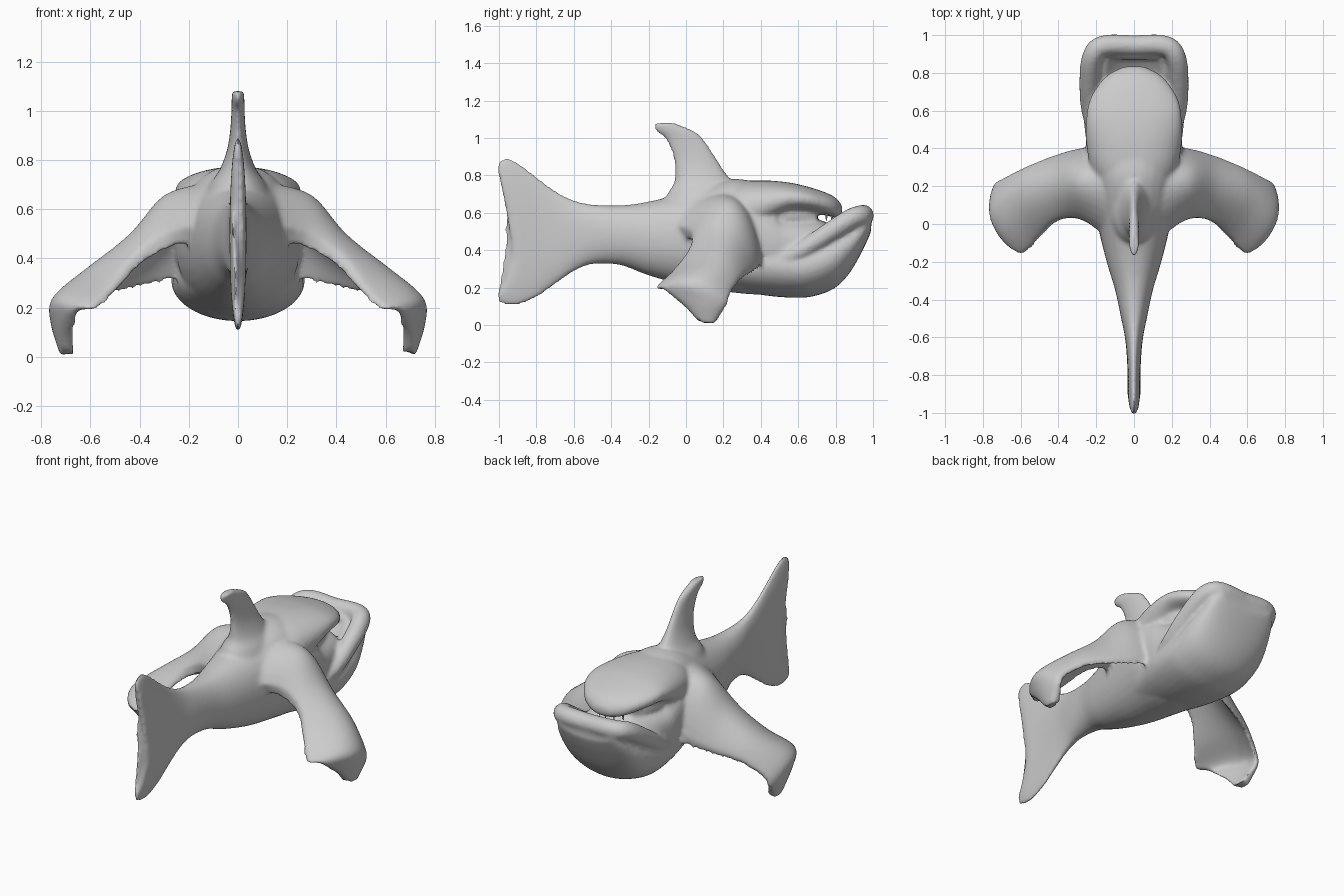
import bpy, bmesh, math
from mathutils import Vector

if "Cube" in bpy.data.objects:
    bpy.data.objects.remove(bpy.data.objects["Cube"])

grey = bpy.data.materials.new("matte grey")
grey.use_nodes = True
grey.diffuse_color = (0.6, 0.6, 0.6, 1)
grey.node_tree.nodes["Principled BSDF"].inputs["Base Color"].default_value = (0.6, 0.6, 0.6, 1)
grey.node_tree.nodes["Principled BSDF"].inputs["Roughness"].default_value = 0.7


def make_object(name, rings):
    """Closed loft through rings of points."""
    bm = bmesh.new()
    loops = [[bm.verts.new(p) for p in ring] for ring in rings]
    n = len(loops[0])
    for a, b in zip(loops, loops[1:]):
        for i in range(n):
            bm.faces.new((a[i], a[(i + 1) % n], b[(i + 1) % n], b[i]))
    bm.faces.new(loops[0][::-1])
    bm.faces.new(loops[-1])
    bmesh.ops.recalc_face_normals(bm, faces=bm.faces)
    mesh = bpy.data.meshes.new(name)
    bm.to_mesh(mesh)
    bm.free()
    mesh.materials.append(grey)
    ob = bpy.data.objects.new(name, mesh)
    bpy.context.scene.collection.objects.link(ob)
    return ob


def refine(rows, steps=5):
    """Catmull-Rom interpolation of station rows."""
    rows = [Vector(r) for r in rows]
    out = []
    for i in range(len(rows) - 1):
        p0, p1, p2, p3 = (rows[max(0, min(len(rows) - 1, i + k))] for k in (-1, 0, 1, 2))
        for s in range(steps):
            t = s / steps
            out.append(0.5 * (2 * p1 + (p2 - p0) * t + (2 * p0 - 5 * p1 + 4 * p2 - p3) * t * t
                              + (3 * p1 - p0 - 3 * p2 + p3) * t ** 3))
    return out + [rows[-1]]


def superellipse(a, b, power, n=32):
    for i in range(n):
        c, s = math.cos(math.tau * i / n), math.sin(math.tau * i / n)
        yield (a * math.copysign(abs(c) ** (2 / power), c),
               b * math.copysign(abs(s) ** (2 / power), s))


def loft_y(name, rows, power=2.2):
    """Rows: y, top z, bottom z, half width."""
    return make_object(name, [
        [(x, y, (top + low) / 2 + z) for x, z in superellipse(w, (top - low) / 2, power)]
        for y, top, low, w in refine(rows)])


def loft_z(name, rows):
    """Rows: z, back y, front y, half width."""
    return make_object(name, [
        [(x, (back + front) / 2 + y, z) for x, y in superellipse(w, (front - back) / 2, 2)]
        for z, back, front, w in refine(rows)])


def tube(name, path):
    """Rows: x, y, z, radius."""
    stations = refine(path)
    pts = [s.to_3d() for s in stations]
    rings = []
    for i, p in enumerate(pts):
        d = (pts[min(i + 1, len(pts) - 1)] - pts[max(i - 1, 0)]).normalized()
        side = d.cross(Vector((0, 0.5, -1))).normalized()
        up = side.cross(d)
        rings.append([p + side * a + up * b
                      for a, b in superellipse(stations[i][3], stations[i][3], 2, 16)])
    return make_object(name, rings)


def fin(name, stations, side, n=14):
    """Rows: leading point, middle point, trailing point, half thickness, tilt."""
    rings = []
    for row in refine(stations):
        lead, mid, trail = Vector(row[:3]), Vector(row[3:6]), Vector(row[6:9])
        thick, tilt = row[9], row[10]
        ctrl = 2 * mid - (lead + trail) / 2
        normal = Vector((math.cos(tilt), 0, math.sin(tilt)))
        upper, lower = [], []
        for i in range(n + 1):
            t = i / n
            p = lead * (1 - t) ** 2 + ctrl * 2 * t * (1 - t) + trail * t * t
            h = thick * (0.5 + 0.5 * max(0, math.sin(math.pi * t)) ** 0.6)
            upper.append(p + normal * h)
            lower.append(p - normal * h)
        rings.append([(v.x * side, v.y, v.z) for v in upper + lower[::-1]])
    return make_object(name, rings)


def apply_modifiers(ob):
    bpy.context.view_layer.objects.active = ob
    for mod in list(ob.modifiers):
        bpy.ops.object.modifier_apply(modifier=mod.name)


# Body with the upright tail fin
body = loft_y("body", [
    (-1.01, 0.87, 0.125, 0.028), (-0.96, 0.893, 0.105, 0.034), (-0.9, 0.87, 0.105, 0.034),
    (-0.8, 0.795, 0.145, 0.034), (-0.7, 0.72, 0.215, 0.038), (-0.6, 0.668, 0.285, 0.048),
    (-0.5, 0.645, 0.325, 0.068), (-0.35, 0.64, 0.32, 0.1), (-0.2, 0.66, 0.265, 0.145),
    (0, 0.71, 0.21, 0.195), (0.2, 0.775, 0.18, 0.24), (0.33, 0.775, 0.165, 0.255),
    (0.48, 0.735, 0.16, 0.235)], 2.1)
for v in body.data.vertices:
    if v.co.y < -0.8:
        reach = 0.19 if v.co.z < 0.37 else 0.43
        bow = max(0, 1 - ((v.co.z - 0.37) / reach) ** 2)
        v.co.y += 0.09 * bow * (-0.8 - v.co.y) / 0.2
parts = [body]

# Upper head, lower jaw and mouth filling
parts.append(loft_y("upper_head", [
    (0.1, 0.66, 0.45, 0.13), (0.25, 0.755, 0.46, 0.215), (0.4, 0.773, 0.51, 0.25),
    (0.55, 0.762, 0.59, 0.255), (0.66, 0.737, 0.6, 0.235), (0.75, 0.707, 0.585, 0.18),
    (0.8, 0.68, 0.575, 0.125), (0.835, 0.64, 0.59, 0.05)], 2.2))
parts.append(loft_y("palate", [(0.35, 0.66, 0.5, 0.2), (0.55, 0.66, 0.5, 0.19),
                               (0.7, 0.65, 0.5, 0.12)]))
jaw = loft_y("lower_jaw", [
    (0.2, 0.42, 0.2, 0.19), (0.42, 0.48, 0.158, 0.25), (0.6, 0.47, 0.145, 0.27),
    (0.7, 0.5, 0.158, 0.272), (0.8, 0.55, 0.2, 0.265), (0.88, 0.59, 0.285, 0.245),
    (0.95, 0.61, 0.41, 0.22), (0.99, 0.6, 0.5, 0.18)], 2.0)
parts.append(jaw)
hollow = loft_y("mouth_hollow", [
    (0.6, 0.7, 0.5, 0.13), (0.68, 0.75, 0.46, 0.17), (0.78, 0.75, 0.46, 0.18),
    (0.87, 0.75, 0.52, 0.16)], 2.6)
hollow.hide_render = True
cut = jaw.modifiers.new("hollow", "BOOLEAN")
cut.operation, cut.object, cut.solver = "DIFFERENCE", hollow, "EXACT"
apply_modifiers(jaw)
bpy.data.objects.remove(hollow)
parts.append(loft_y("mouth_filling", [
    (0.2, 0.72, 0.25, 0.215), (0.33, 0.72, 0.25, 0.25), (0.45, 0.64, 0.25, 0.255),
    (0.52, 0.59, 0.25, 0.248), (0.62, 0.57, 0.27, 0.235), (0.72, 0.56, 0.3, 0.205),
    (0.77, 0.54, 0.32, 0.16)], 2.6))

# Thick lip around the jaw, thinning towards the mouth corners
half_lip = [(0.2, 0.46, 0.34, 0.035), (0.235, 0.6, 0.39, 0.045), (0.237, 0.75, 0.485, 0.053),
            (0.222, 0.88, 0.567, 0.055), (0.165, 0.943, 0.587, 0.056)]
parts.append(tube("lip", half_lip + [(0, 0.946, 0.583, 0.055)]
                  + [(-x, y, z, r) for x, y, z, r in half_lip[::-1]]))

# Dorsal fin
parts.append(loft_z("dorsal_fin", [
    (0.6, -0.14, 0.34, 0.16), (0.7, -0.1, 0.29, 0.115), (0.76, -0.065, 0.25, 0.075),
    (0.84, -0.06, 0.195, 0.045), (0.92, -0.075, 0.145, 0.032), (1.0, -0.115, 0.09, 0.027),
    (1.04, -0.165, 0.04, 0.027), (1.08, -0.17, -0.06, 0.025)]))

# Side fins: hooded sections with drooping tips
fin_rows = [
    (0.08, 0.42, 0.38, 0.08, 0.24, 0.62, 0.08, -0.1, 0.5, 0.1, 0.95),
    (0.27, 0.40, 0.335, 0.26, 0.25, 0.595, 0.26, 0.02, 0.48, 0.07, 0.95),
    (0.42, 0.36, 0.295, 0.41, 0.22, 0.46, 0.4, 0.02, 0.4, 0.048, 0.95),
    (0.57, 0.30, 0.255, 0.59, 0.14, 0.335, 0.5, -0.07, 0.28, 0.036, 0.9),
    (0.69, 0.24, 0.175, 0.725, 0.03, 0.225, 0.585, -0.155, 0.2, 0.03, 0.65),
    (0.72, 0.22, 0.11, 0.727, 0.06, 0.135, 0.655, -0.12, 0.19, 0.028, 0.2),
    (0.695, 0.18, 0.05, 0.69, 0.11, -0.005, 0.68, 0.01, 0.085, 0.028, 0)]
for side, name in ((1, "left_fin"), (-1, "right_fin")):
    parts.append(fin(name, fin_rows, side))

# Blend everything into one sculpted skin
for ob in bpy.context.selected_objects:
    ob.select_set(False)
for ob in parts:
    ob.select_set(True)
bpy.context.view_layer.objects.active = body
bpy.ops.object.join()
body.name = "sea_creature_body"
remesh = body.modifiers.new("skin", "REMESH")
remesh.mode, remesh.voxel_size = "VOXEL", 0.011
smooth = body.modifiers.new("soften", "SMOOTH")
smooth.factor, smooth.iterations = 0.5, 12
apply_modifiers(body)
bpy.ops.object.shade_smooth_by_angle(angle=math.radians(50))

# Small upper teeth
for i in range(-2, 3):
    x, y = 0.13 * math.sin(i * 0.4), 0.66 + 0.13 * math.cos(i * 0.4)
    make_object("tooth", [[(x + u * s, y + v * s, z) for u, v in superellipse(0.014, 0.014, 2, 6)]
                          for z, s in ((0.61, 1), (0.555, 0.1))])
